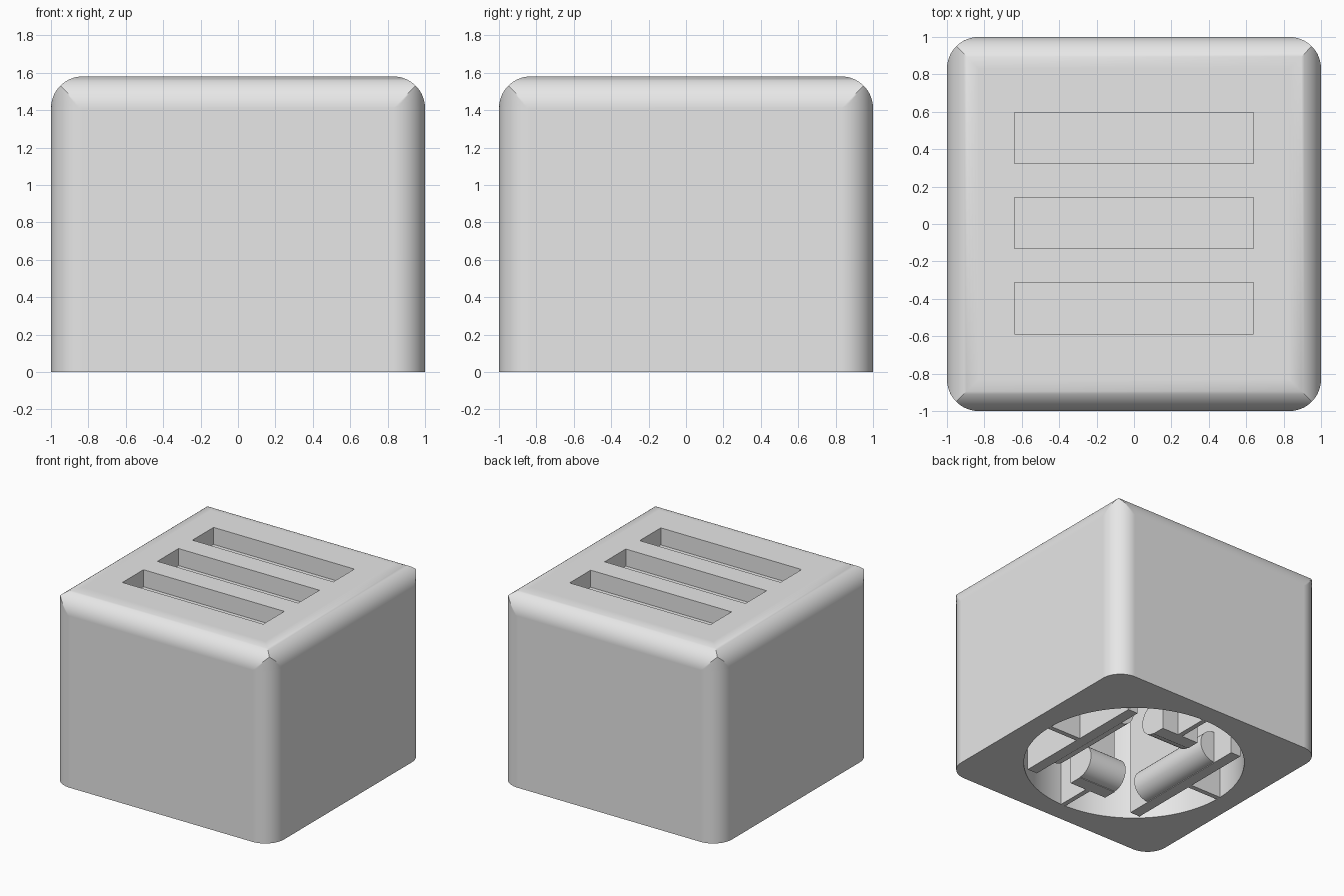
import bpy, bmesh, math
from mathutils import Matrix, Vector

cube = bpy.data.objects.get("Cube")
if cube:
    bpy.data.objects.remove(cube, do_unlink=True)

HEIGHT = 1.58      # overall height
ROUND = 0.17       # edge rounding
CAVITY_R = 0.83    # round opening underneath
CEILING = 1.25     # top of the cavity

grey = bpy.data.materials.new("plain_grey")
grey.use_nodes = True
grey.diffuse_color = (0.8, 0.8, 0.8, 1)
grey.node_tree.nodes["Principled BSDF"].inputs["Base Color"].default_value = (0.8, 0.8, 0.8, 1)


def finish(name, bm):
    bmesh.ops.recalc_face_normals(bm, faces=bm.faces)
    mesh = bpy.data.meshes.new(name)
    bm.to_mesh(mesh)
    bm.free()
    mesh.materials.append(grey)
    obj = bpy.data.objects.new(name, mesh)
    bpy.context.collection.objects.link(obj)
    return obj


def activate(obj):
    bpy.ops.object.select_all(action='DESELECT')
    obj.select_set(True)
    bpy.context.view_layer.objects.active = obj


def smooth(obj):
    activate(obj)
    bpy.ops.object.shade_smooth_by_angle(angle=math.radians(30))


def box(name, low, high):
    bm = bmesh.new()
    bmesh.ops.create_cube(bm, size=1)
    low, high = Vector(low), Vector(high)
    bmesh.ops.scale(bm, vec=high - low, verts=bm.verts)
    bmesh.ops.translate(bm, vec=(low + high) / 2, verts=bm.verts)
    return finish(name, bm)


def cut(target, cutter):
    cutter.hide_render = True
    mod = target.modifiers.new("cut", 'BOOLEAN')
    mod.operation, mod.solver, mod.object = 'DIFFERENCE', 'EXACT', cutter
    activate(target)
    bpy.ops.object.modifier_apply(modifier=mod.name)
    bpy.data.objects.remove(cutter, do_unlink=True)


def body_ring(bm, z, phi, steps=12):
    """Rounded square outline, clipped by the roll of the top edges."""
    core = 1 - ROUND
    start = min(phi, math.pi / 4)
    verts = []
    for corner in range(4):
        turn = Matrix.Rotation(corner * math.pi / 2, 3, 'Z')
        for i in range(steps + 1):
            t = start + (math.pi / 2 - 2 * start) * i / steps
            if phi <= math.pi / 4:
                dx, dy = math.cos(t), math.sin(t)
            else:
                dx = dy = math.cos(phi)
            verts.append(bm.verts.new(turn @ Vector((core + ROUND * dx, core + ROUND * dy, z))))
    return verts


# Body shell: mitred rolls along the top, sharp bottom edge
bm = bmesh.new()
rings = [body_ring(bm, 0, 0)]
for k in range(17):
    phi = math.pi / 2 * k / 16
    rings.append(body_ring(bm, HEIGHT - ROUND + ROUND * math.sin(phi), phi))
for a, b in zip(rings, rings[1:]):
    for i in range(len(a)):
        j = (i + 1) % len(a)
        bm.faces.new((a[i], a[j], b[j], b[i]))
bm.faces.new(rings[0])
bm.faces.new(rings[-1])
bmesh.ops.remove_doubles(bm, verts=bm.verts, dist=0.0002)
body = finish("body", bm)

# Round cavity underneath
bm = bmesh.new()
bmesh.ops.create_cone(bm, cap_ends=True, segments=96, radius1=CAVITY_R, radius2=CAVITY_R,
                      depth=CEILING + 0.2,
                      matrix=Matrix.Translation((0, 0, (CEILING - 0.2) / 2)))
cut(body, finish("cavity_cutter", bm))

# Three blind slots in the top
for y in (-0.45, 0.005, 0.46):
    cut(body, box("slot_cutter", (-0.64, y - 0.137, HEIGHT - 0.14), (0.64, y + 0.137, HEIGHT + 0.2)))
smooth(body)
weighted = body.modifiers.new("flat_sides", 'WEIGHTED_NORMAL')
weighted.keep_sharp = True


def bump(name, face, half, radius=0.13):
    """Half-round gripping bump, running along y on the inner face of a wall."""
    bm = bmesh.new()
    ends = []
    for y in (-half, half):
        ends.append([bm.verts.new((face - radius * math.sin(math.pi * i / 20), y,
                                   radius + 0.005 - radius * math.cos(math.pi * i / 20)))
                     for i in range(21)])
    for i in range(21):
        j = (i + 1) % 21
        bm.faces.new((ends[0][i], ends[0][j], ends[1][j], ends[1][i]))
    for end in ends:
        bm.faces.new(end)
    obj = finish(name, bm)
    smooth(obj)
    return obj


# Inner walls, each tied to the shell by a thin rib and carrying a bump
sides = (("left", 0, 0.46, 0.55, 0.59, 0.39),
         ("back", 90, 0.43, 0.54, 0.17, 0.17),
         ("right", 180, 0.46, 0.55, 0.59, 0.39),
         ("front", 270, 0.43, 0.54, 0.17, 0.17))
for side, angle, inner, outer, half, bump_half in sides:
    parts = [box(side + "_grip_wall", (inner, -half, 0), (outer, half, CEILING)),
             box(side + "_rib", (outer, -0.02, 0), (CAVITY_R - 0.001, 0.02, CEILING)),
             bump(side + "_grip_bump", inner, bump_half)]
    for part in parts:
        part.data.transform(Matrix.Rotation(math.radians(angle), 4, 'Z'))
